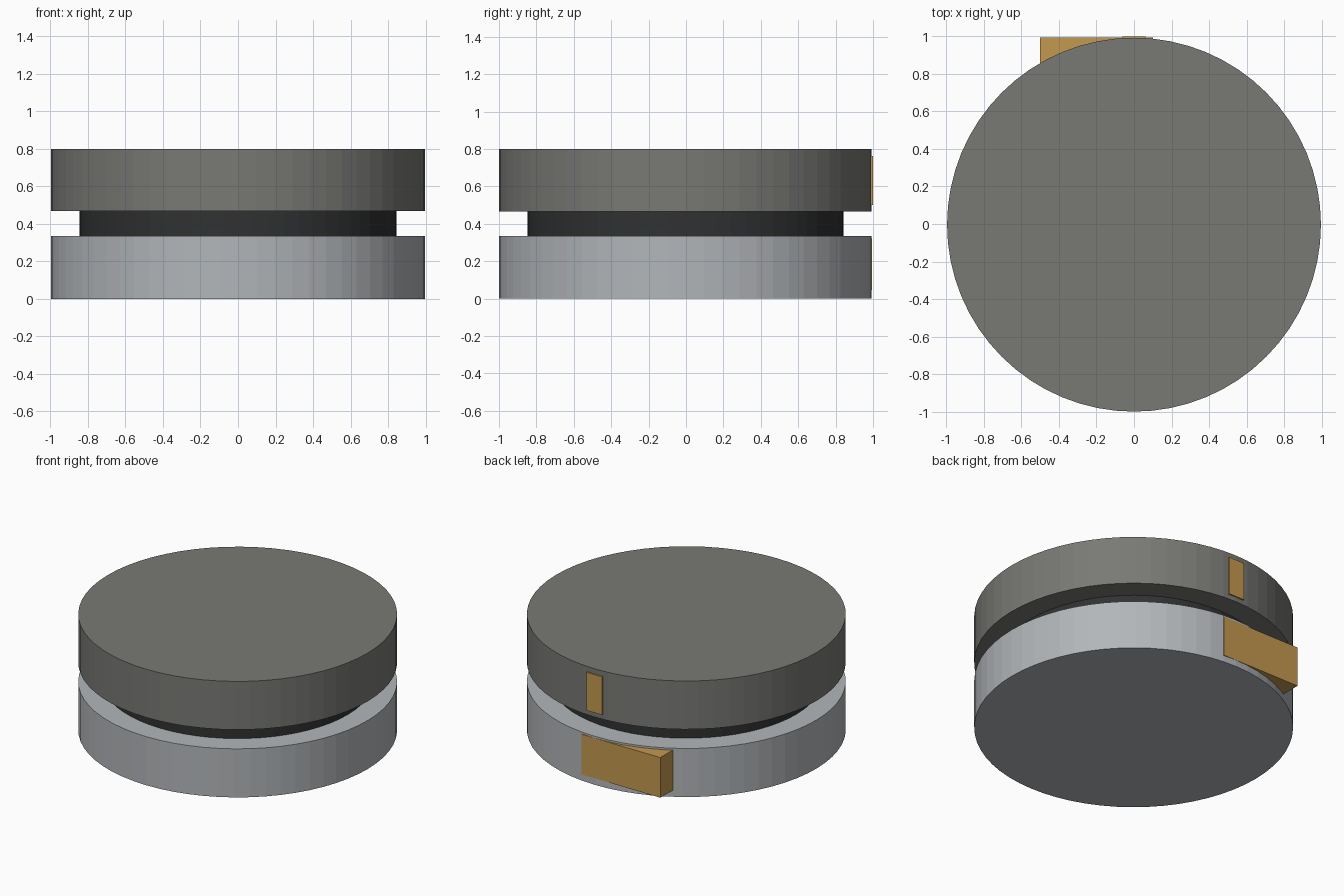
import bpy

cube = bpy.data.objects.get("Cube")
if cube:
    bpy.data.objects.remove(cube, do_unlink=True)


def material(name, color):
    mat = bpy.data.materials.new(name)
    mat.use_nodes = True
    rgba = (*color, 1.0)
    mat.diffuse_color = rgba
    mat.node_tree.nodes["Principled BSDF"].inputs["Base Color"].default_value = rgba
    return mat


dark_grey = material("warm_grey", (0.19, 0.19, 0.178))
light_grey = material("light_steel", (0.45, 0.47, 0.49))
black = material("charcoal", (0.03, 0.031, 0.032))
gold = material("gold", (0.55, 0.32, 0.08))

CENTRE_Y = -0.0035


def disc(name, radius, bottom, top, mat):
    bpy.ops.mesh.primitive_cylinder_add(
        vertices=64, radius=radius, depth=top - bottom,
        location=(0, CENTRE_Y, (bottom + top) / 2))
    obj = bpy.context.object
    obj.name = name
    obj.data.materials.append(mat)


def block(name, low, high, mat):
    centre = [(a + b) / 2 for a, b in zip(low, high)]
    bpy.ops.mesh.primitive_cube_add(size=1, location=centre)
    obj = bpy.context.object
    obj.name = name
    obj.scale = [b - a for a, b in zip(low, high)]
    bpy.ops.object.transform_apply(location=False, rotation=False, scale=True)
    obj.data.materials.append(mat)


# Stacked discs with a recessed band between them
disc("lower_disc", 0.9965, 0, 0.335, light_grey)
disc("middle_band", 0.845, 0.335, 0.467, black)
disc("upper_disc", 0.9965, 0.467, 0.8, dark_grey)

# Contacts let into the back of the discs
block("lower_contact", (-0.5, 0.82, 0.045), (0.1, 0.9935, 0.322), gold)
block("upper_contact", (-0.06, 0.93, 0.5), (0.06, 1.0, 0.763), gold)
